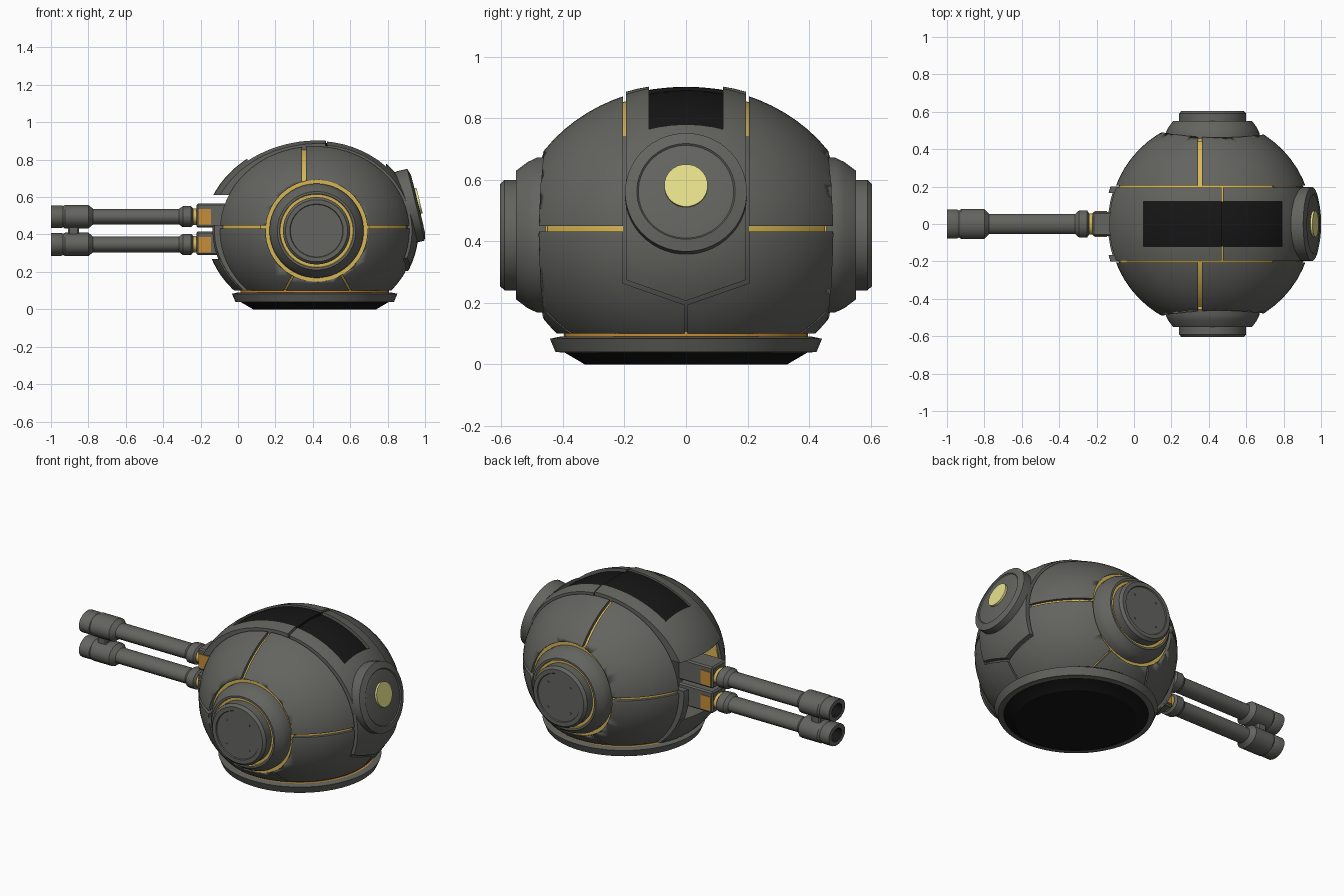
import bpy, bmesh, math
from mathutils import Vector, Matrix

if "Cube" in bpy.data.objects:
    bpy.data.objects.remove(bpy.data.objects["Cube"])


def material(name, rgb):
    m = bpy.data.materials.new(name)
    m.diffuse_color = (*rgb, 1)
    m.use_nodes = True
    m.node_tree.nodes["Principled BSDF"].inputs["Base Color"].default_value = m.diffuse_color
    return m


GREY = material("gunmetal grey", (0.125, 0.125, 0.115))
BLACK = material("black", (0.008, 0.008, 0.008))
GOLD = material("seam gold", (0.68, 0.47, 0.09))
ORANGE = material("amber", (0.56, 0.27, 0.04))
YELLOW = material("lens yellow", (0.80, 0.75, 0.26))


def finish(bm, name, mats, angle=28):
    bmesh.ops.recalc_face_normals(bm, faces=bm.faces)
    me = bpy.data.meshes.new(name)
    bm.to_mesh(me)
    bm.free()
    for m in mats:
        me.materials.append(m)
    ob = bpy.data.objects.new(name, me)
    bpy.context.collection.objects.link(ob)
    bpy.ops.object.select_all(action='DESELECT')
    ob.select_set(True)
    bpy.context.view_layer.objects.active = ob
    bpy.ops.object.shade_smooth_by_angle(angle=math.radians(angle))
    return ob


def plate(name, center, radii, planes, mat=GREY, s=1):
    """Ellipsoid trimmed by planes (nx, ny, nz, d), keeping n.p > d; s mirrors in y."""
    bm = bmesh.new()
    bmesh.ops.create_uvsphere(bm, u_segments=56, v_segments=36, radius=1,
                              matrix=Matrix.Translation(center) @ Matrix.Diagonal((*radii, 1)))
    for nx, ny, nz, d in planes:
        n = Vector((nx, ny * s, nz))
        res = bmesh.ops.bisect_plane(bm, geom=bm.verts[:] + bm.edges[:] + bm.faces[:], dist=1e-5,
                                     plane_co=n * d / n.length_squared, plane_no=n, clear_inner=True)
        edges = [g for g in res["geom_cut"] if isinstance(g, bmesh.types.BMEdge)]
        if edges:
            bmesh.ops.edgeloop_fill(bm, edges=edges)
    return finish(bm, name, [mat])


def lathe(name, origin, axis, profile, mats, segs=48, scale=(1, 1, 1)):
    """Spin (radius, height, material of next segment) about an axis."""
    bm = bmesh.new()
    rot = Vector(axis).to_track_quat('Z', 'Y').to_matrix().to_4x4()
    rings = []
    for r, h, _ in profile:
        if r == 0:
            rings.append([bm.verts.new((0, 0, h))] * segs)
        else:
            rings.append([bm.verts.new((r * math.cos(2 * math.pi * (i + .5) / segs),
                                        r * math.sin(2 * math.pi * (i + .5) / segs), h)) for i in range(segs)])
    for k in range(len(rings) - 1):
        a, b = rings[k], rings[k + 1]
        for i in range(segs):
            j = (i + 1) % segs
            vs = list(dict.fromkeys((a[i], a[j], b[j], b[i])))
            bm.faces.new(vs).material_index = profile[k][2]
    bm.transform(Matrix.Translation(origin) @ Matrix.Diagonal((*scale, 1)) @ rot)
    return finish(bm, name, mats)


def box(name, lo, hi, mat=GREY, bevel=0.008):
    bm = bmesh.new()
    lo, hi = Vector(lo), Vector(hi)
    bmesh.ops.create_cube(bm, size=1, matrix=Matrix.Translation((lo + hi) / 2) @ Matrix.Diagonal((*(hi - lo), 1)))
    if bevel:
        bmesh.ops.bevel(bm, geom=bm.edges[:], offset=bevel, segments=1, affect='EDGES')
    return finish(bm, name, [mat])


def subtract(ob, cutter):
    cutter.hide_render = True
    cutter.hide_set(True)
    mod = ob.modifiers.new("cut", 'BOOLEAN')
    mod.operation, mod.object, mod.solver = 'DIFFERENCE', cutter, 'EXACT'


# ---- base ring
lathe("base_ring", (0.41, 0, 0), (0, 0, 1),
      [(0, 0, 0), (0.33, 0, 0), (0.395, 0.038, 1), (0.425, 0.04, 1), (0.443, 0.083, 1), (0.41, 0.09, 2),
       (0.397, 0.09, 2), (0.397, 0.11, 2), (0, 0.11, 2)], [BLACK, GREY, ORANGE], 56)

# ---- golden core seen through the seams, with the gun recess cut out
C = (0.41, 0, 0.42)
core = plate("inner_core", C, (0.53, 0.54, 0.467), [(0, 0, 1, 0.095), (0, 1, 0, -0.45), (0, -1, 0, -0.45)], GOLD)
subtract(core, box("recess_cutter", (-0.4, -0.19, 0.25), (0.03, 0.19, 0.63), GREY, 0))
box("recess_back_plate", (0.0, -0.15, 0.26), (0.035, 0.15, 0.62))
# grey bed under the rear band seams
plate("band_bed", C, (0.533, 0.543, 0.47), [(1, 0, 0, 0.45), (0, 1, 0, -0.204), (0, -1, 0, -0.204),
                                            (0, 0, -1, -0.74), (0, 0, 1, 0.105)])

# ---- armour plates on both sides
R = (0.545, 0.56, 0.485)
for s, side in ((1, "back"), (-1, "front")):
    inner = (0, 1, 0, 0.205)
    up, down, floor = (0, 0, 1, 0.449), (0, 0, -1, -0.431), (0, 0, 1, 0.1)
    pod_cutter = lathe(f"{side}_pod_cutter", (0.42, 0, 0.42), (0, s, 0),
                       [(0, 0.452, 0), (0.272, 0.452, 0), (0.272, 0.7, 0), (0, 0.7, 0)], [GREY])

    def side_plate(name, *extra):
        subtract(plate(f"{side}_{name}", C, R, [inner, *extra], GREY, s), pod_cutter)

    side_plate("upper_left_plate", up, (-1, 0, 0, -0.342))
    side_plate("upper_right_plate", up, (1, 0, 0, 0.363))
    # slanted seams below the pod: n.p at the seam line, with a small gap
    ln, rn = Vector((-0.874, 0, 0.486)), Vector((0.874, 0, 0.486))
    ld, rd = ln.dot(Vector((0.275, 0, 0.145))), rn.dot(Vector((0.575, 0, 0.145)))
    side_plate("lower_left_plate", down, floor, (*ln, ld + 0.005))
    side_plate("lower_right_plate", down, floor, (*rn, rd + 0.005))
    side_plate("lower_middle_plate", down, floor, (*-ln, 0.005 - ld), (*-rn, 0.005 - rd))
    # plate below the pointed tail of the centre band
    plate(f"{side}_tail_plate", C, R, [(1, 0, 0, 0.5), (0, 1, 0, 0.005), (0, -1, 0, -0.206), floor,
                                       (0, 0.35, -1, -0.192)], GREY, s)
    # cheek beside the guns
    plate(f"{side}_gun_cheek", (0.43, 0, 0.42), (0.59, 0.60, 0.485),
          [(0, 1, 0, 0.165), (0, -1, 0, -0.2), (0, 0, -1, -0.45), (0, 0, 1, 0.1), (-1, 0, 0, -0.2)], GREY, s)

    # side pod with stepped rings, sitting on a golden washer
    lathe(f"{side}_pod_washer", (0.42, 0, 0.42), (0, s, 0),
          [(0, 0.42, 0), (0.2725, 0.42, 0), (0.2725, 0.457, 0), (0, 0.457, 0)], [GOLD])
    lathe(f"{side}_pod", (0.42, 0, 0.42), (0, s, 0),
          [(0, 0.38, 0), (0.252, 0.38, 0), (0.252, 0.485, 0), (0.238, 0.515, 0), (0.21, 0.552, 0), (0.198, 0.552, 1),
           (0.195, 0.54, 1), (0.18, 0.54, 0), (0.18, 0.59, 0), (0.166, 0.605, 0), (0.143, 0.605, 0),
           (0.14, 0.599, 0), (0, 0.599, 0)], [GREY, GOLD])
    # small bolts on the pod face
    for i in range(4):
        a = math.pi / 4 + i * math.pi / 2
        lathe(f"{side}_pod_bolt", (0.42 + 0.105 * math.cos(a), 0, 0.42 + 0.105 * math.sin(a)), (0, s, 0),
              [(0.006, 0.597, 0), (0.006, 0.603, 0), (0, 0.603, 0)], [GREY], 8)

# ---- centre band: front hood, tail and rails around the dark panels
VC, VR = (0.43, 0, 0.42), (0.61, 0.60, 0.493)
BC, BR = (0.42, 0, 0.42), (0.545, 0.56, 0.491)
W = [(0, 1, 0, -0.195), (0, -1, 0, -0.195)]
N = [(0, 1, 0, -0.121), (0, -1, 0, -0.121)]
plate("hood_front", VC, VR, W + [(-1, 0, 0, -0.05), (0, 0, 1, 0.61)])
plate("tail_band", BC, BR, W + [(1, 0, 0, 0.79), (0, 0.35, 1, 0.206), (0, -0.35, 1, 0.206)])
for s, side in ((1, "back"), (-1, "front")):
    rail = [(0, 1, 0, 0.12), (0, -1, 0, -0.195), (0, 0, 1, 0.61)]
    plate(f"{side}_hood_rail", VC, VR, rail + [(1, 0, 0, 0.049), (-1, 0, 0, -0.468)], GREY, s)
    plate(f"{side}_rear_rail", BC, BR, rail + [(1, 0, 0, 0.477), (-1, 0, 0, -0.791)], GREY, s)
plate("hood_dark_panel", VC, (0.595, 0.60, 0.482), N + [(1, 0, 0, 0.048), (-1, 0, 0, -0.47), (0, 0, 1, 0.61)], BLACK)
plate("rear_dark_panel", BC, (0.523, 0.56, 0.472), N + [(1, 0, 0, 0.465), (-1, 0, 0, -0.792), (0, 0, 1, 0.61)], BLACK)
# chin under the guns
plate("gun_chin", VC, (0.60, 0.60, 0.485), W + [(0, 0, -1, -0.27), (0, 0, 1, 0.1), (-1, 0, 0, -0.25)])

# ---- round eye housing
lathe("eye_housing", (0.963, 0, 0.562), (0.972, 0, 0.236),
      [(0, -0.14, 0), (0.185, -0.14, 0), (0.198, -0.07, 0), (0.198, -0.012, 0), (0.16, 0, 0), (0.155, -0.005, 0),
       (0.12, 0.001, 0), (0, 0.001, 0)], [GREY])
lathe("eye_lens", (0.964, 0, 0.58), (0.972, 0, 0.236),
      [(0.071, -0.01, 0), (0.071, 0.007, 0), (0, 0.007, 0)], [YELLOW], 24)

# ---- twin guns
for z, name in ((0.495, "upper"), (0.347, "lower")):
    lathe(f"{name}_gun", (0, 0, z), (-1, 0, 0),
          [(0, 0.1, 0), (0.045, 0.1, 0), (0.045, 0.222, 1), (0.045, 0.238, 0), (0.045, 0.24, 0), (0.057, 0.25, 0),
           (0.057, 0.295, 0), (0.043, 0.315, 0), (0.043, 0.775, 0), (0.064, 0.80, 0), (0.064, 0.925, 0),
           (0.058, 0.935, 0), (0.062, 0.945, 0), (0.062, 1.0, 0), (0.038, 1.0, 2), (0.036, 0.94, 2),
           (0, 0.94, 2)], [GREY, GOLD, BLACK], 16, (1, 1.27, 1))
    box(f"{name}_gun_mount", (-0.222, -0.065, z - 0.058), (0.02, 0.065, z + 0.07), GREY)
    for s in (1, -1):
        y = sorted((s * 0.06, s * 0.069))
        box(f"{name}_mount_amber_plate", (-0.212, y[0], z - 0.043), (-0.145, y[1], z + 0.04), ORANGE, 0)
box("muzzle_link", (-0.91, -0.035, 0.39), (-0.85, 0.035, 0.45))
